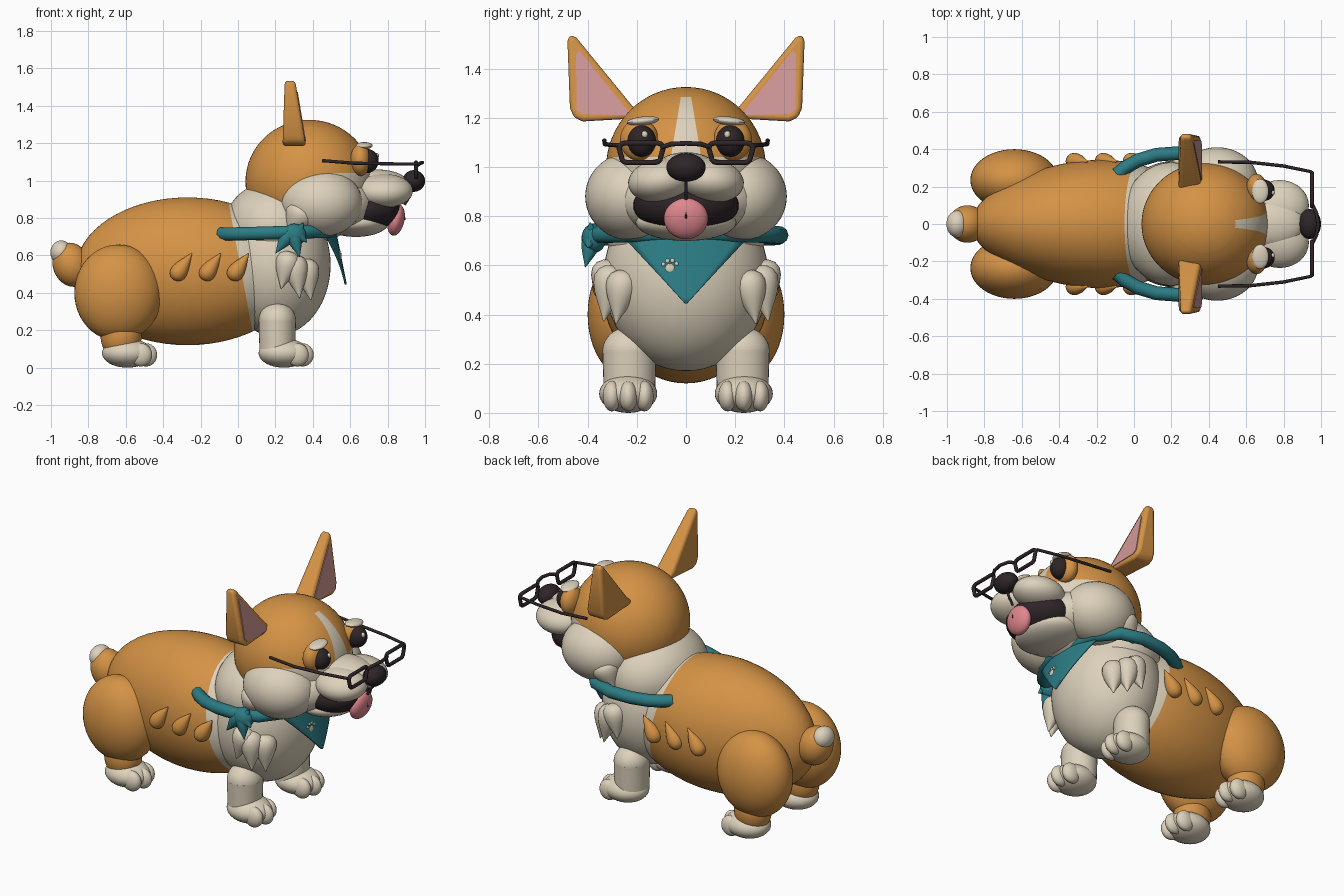
import bpy, bmesh, math
from mathutils import Vector, Matrix, Euler

if "Cube" in bpy.data.objects:
    bpy.data.objects.remove(bpy.data.objects["Cube"])

def material(name, rgb):
    m = bpy.data.materials.new(name)
    m.diffuse_color = (*rgb, 1)
    m.use_nodes = True
    m.node_tree.nodes["Principled BSDF"].inputs["Base Color"].default_value = m.diffuse_color
    return m

ORANGE = material("orange_fur", (0.66, 0.29, 0.06))
CREAM = material("cream_fur", (0.72, 0.64, 0.50))
DARK = material("dark_brown", (0.027, 0.018, 0.02))
TEAL = material("teal_cloth", (0.025, 0.20, 0.23))
PINK = material("tongue_pink", (0.75, 0.24, 0.27))
EARPINK = material("ear_pink", (0.64, 0.31, 0.31))
SIDES = (("left", 1), ("right", -1))

def finish(name, bm, *mats):
    bmesh.ops.recalc_face_normals(bm, faces=bm.faces)
    me = bpy.data.meshes.new(name)
    bm.to_mesh(me)
    bm.free()
    for m in mats:
        me.materials.append(m)
    ob = bpy.data.objects.new(name, me)
    bpy.context.collection.objects.link(ob)
    return ob

def ball(c, r, rot=(0, 0, 0), seg=40):
    bm = bmesh.new()
    mat = Matrix.LocRotScale(Vector(c), Euler([math.radians(a) for a in rot]), Vector(r))
    bmesh.ops.create_uvsphere(bm, u_segments=seg, v_segments=seg // 2, radius=1, matrix=mat)
    return bm

def ell(name, c, r, mat, rot=(0, 0, 0), seg=40):
    return finish(name, ball(c, r, rot, seg), mat)

def pair(name, c, r, mat, rot=(0, 0, 0), seg=40):
    for side, s in SIDES:
        ell(f"{side}_{name}", (c[0], c[1] * s, c[2]), r, mat, (rot[0] * s, rot[1], rot[2] * s), seg)

def cut(bm, co, no):
    bmesh.ops.bisect_plane(bm, geom=bm.verts[:] + bm.edges[:] + bm.faces[:],
                           plane_co=co, plane_no=no)

def tuft(name, root, tip, width, mat, depth=None):
    """Drop shape, round at the root and pointed at the tip."""
    root, tip = Vector(root), Vector(tip)
    bm = ball((0, 0, 0), (1, 1, 1), seg=20)
    d = (tip - root) / 2
    for v in bm.verts:
        k = (1.25 - v.co.z) / 1.6
        v.co = Vector((v.co.x * k * width, v.co.y * k * (depth or width), v.co.z * d.length))
    bm.transform(Matrix.Translation((root + tip) / 2) @ d.to_track_quat('Z', 'Y').to_matrix().to_4x4())
    return finish(name, bm, mat)

def tube(name, pts, r, mat, cyclic=False):
    cu = bpy.data.curves.new(name, 'CURVE')
    cu.dimensions = '3D'
    cu.bevel_depth, cu.bevel_resolution, cu.use_fill_caps = r, 3, True
    sp = cu.splines.new('POLY')
    sp.points.add(len(pts) - 1)
    for p, co in zip(sp.points, pts):
        p.co = (*co, 1)
    sp.use_cyclic_u = cyclic
    tmp = bpy.data.objects.new(name + "_path", cu)
    bpy.context.collection.objects.link(tmp)
    bpy.context.view_layer.update()
    me = bpy.data.meshes.new_from_object(tmp.evaluated_get(bpy.context.evaluated_depsgraph_get()))
    bpy.data.objects.remove(tmp)
    me.materials.clear()
    me.materials.append(mat)
    ob = bpy.data.objects.new(name, me)
    bpy.context.collection.objects.link(ob)
    return ob

# Body: tapered to the rear, cream in front of a slanted plane
bm = ball((-0.27, 0, 0.515), (0.60, 0.345, 0.395), seg=64)
for v in bm.verts:
    v.co.y *= 1 + 0.28 * (v.co.x + 0.2)
split, normal = Vector((-0.05, 0, 0.88)), Vector((0.7, 0, 0.13))
cut(bm, split, normal)
for f in bm.faces:
    f.material_index = int((f.calc_center_median() - split).dot(normal) > 0)
finish("body", bm, ORANGE, CREAM)
ell("chest", (0.20, 0, 0.55), (0.295, 0.335, 0.38), CREAM, seg=56)
ell("neck", (0.20, 0, 0.75), (0.275, 0.33, 0.25), CREAM, seg=56)

# Tail
ell("tail", (-0.89, 0, 0.55), (0.10, 0.10, 0.12), ORANGE, (0, -20, 0))
ell("tail_tip", (-0.945, 0, 0.615), (0.058, 0.072, 0.065), CREAM)

# Legs and feet
pair("thigh", (-0.64, 0.235, 0.40), (0.235, 0.165, 0.258), ORANGE, seg=48)
pair("hind_shin", (-0.625, 0.235, 0.17), (0.11, 0.10, 0.13), ORANGE)
pair("front_leg_top", (0.21, 0.23, 0.25), (0.10, 0.11, 0.10), CREAM)
for side, s in SIDES:
    bm = bmesh.new()
    bmesh.ops.create_cone(bm, segments=32, radius1=0.95, radius2=1, depth=1, cap_ends=True,
                          matrix=Matrix.LocRotScale(Vector((0.21, 0.23 * s, 0.17)), None,
                                                    Vector((0.10, 0.11, 0.17))))
    finish(side + "_front_leg", bm, CREAM)
for where, x in (("front", 0.245), ("hind", -0.592)):
    pair(where + "_foot", (x, 0.235, 0.078), (0.135, 0.118, 0.078), CREAM)
    for i, dy in enumerate((-0.066, 0, 0.066)):
        pair(f"{where}_toe_{i}", (x + 0.10 - abs(dy) * 0.4, 0.235 + dy, 0.068),
             (0.06, 0.038, 0.062), CREAM, seg=24)

# Fur tufts on flanks, chest and cheeks
for side, s in SIDES:
    for i, x in enumerate((-0.345, -0.19, -0.04)):
        tuft(f"{side}_flank_tuft_{i}", (x, 0.335 * s, 0.47), (x + 0.10, 0.335 * s, 0.615),
             0.048, ORANGE)
    for i, (x, y, z, dx, dz) in enumerate(((0.28, 0.31, 0.62, -0.05, -0.20), (0.30, 0.30, 0.60, 0.03, -0.23),
                                           (0.36, 0.25, 0.58, 0.03, -0.22))):
        tuft(f"{side}_chest_tuft_{i}", (x, y * s, z), (x + dx, (y + 0.035) * s, z + dz), 0.07, CREAM)
    tuft(f"{side}_cheek_tuft", (0.36, 0.30 * s, 0.86), (0.27, 0.32 * s, 0.71), 0.09, CREAM)

# Head: orange skull with cream lower face and a narrowing forehead blaze
bm = ball((0.38, 0, 0.995), (0.34, 0.325, 0.33), seg=64)
for co, no in (((0, 0, 1.285), (0, 0, 1)), ((0, 0, 1.04), (0, 0, 1)), ((0, 0, 0.86), (0, 0, 1)),
               ((0, 0.055, 1.08), (0, 1, 0.167)), ((0, -0.055, 1.08), (0, -1, 0.167))):
    cut(bm, co, no)
for f in bm.faces:
    p = f.calc_center_median()
    blaze = abs(p.y) < 0.055 - 0.167 * (p.z - 1.08) and p.z < 1.285
    f.material_index = int(p.z < 0.86 or (p.x > 0.5 and (p.z < 1.04 or blaze)))
finish("head", bm, ORANGE, CREAM)
pair("cheek", (0.445, 0.22, 0.88), (0.22, 0.19, 0.18), CREAM, seg=48)
ell("lower_face", (0.55, 0, 0.87), (0.20, 0.30, 0.16), CREAM, seg=48)
ell("muzzle_bridge", (0.74, 0, 0.985), (0.17, 0.13, 0.075), CREAM)
pair("muzzle_lobe", (0.78, 0.098, 0.945), (0.155, 0.138, 0.09), CREAM, (-8, 0, 0))
ell("jaw", (0.63, 0, 0.775), (0.175, 0.205, 0.076), CREAM)
ell("mouth", (0.68, 0, 0.845), (0.19, 0.215, 0.115), DARK)
ell("tongue", (0.845, 0, 0.79), (0.045, 0.09, 0.085), PINK, (0, 12, 0))
tube("tongue_groove", [(0.886, 0, 0.835), (0.892, 0, 0.79)], 0.004, DARK)
ell("nose", (0.94, 0, 0.998), (0.06, 0.08, 0.058), DARK)
tube("lip_line", [(0.93, 0, 0.96), (0.922, 0, 0.92), (0.89, 0, 0.87)], 0.007, DARK)

# Eyes
pair("eyelid", (0.655, 0.19, 1.11), (0.055, 0.078, 0.085), ORANGE)
pair("eye", (0.69, 0.18, 1.105), (0.062, 0.058, 0.064), DARK)
pair("eye_glint", (0.742, 0.168, 1.132), (0.012, 0.013, 0.015), CREAM, seg=16)
pair("eyebrow", (0.675, 0.175, 1.187), (0.045, 0.066, 0.018), CREAM, (-6, 0, 0), seg=24)

# Ears: tapering slabs with pink inner plates
def ear_x(z, front):
    t = (z - 1.18) / 0.36
    return 0.365 - 0.06 * t if front else 0.238 + 0.012 * t

def slab(name, outline, s, xs, mat):
    bm = bmesh.new()
    rings = [[bm.verts.new((fx(z), y * s, z)) for y, z in outline] for fx in xs]
    bm.faces.new(rings[0])
    bm.faces.new(rings[1])
    n = len(outline)
    for i in range(n):
        bm.faces.new((rings[0][i], rings[0][(i + 1) % n], rings[1][(i + 1) % n], rings[1][i]))
    return finish(name, bm, mat)

EAR = [(0.16, 1.20), (0.42, 1.185), (0.455, 1.20), (0.472, 1.24), (0.482, 1.51), (0.472, 1.54), (0.445, 1.525), (0.22, 1.25)]
INNER = [(0.22, 1.21), (0.425, 1.215), (0.445, 1.235), (0.447, 1.46), (0.435, 1.475), (0.25, 1.245)]
for side, s in SIDES:
    ear = slab(side + "_ear", EAR, s, (lambda z: ear_x(z, False), lambda z: ear_x(z, True)), ORANGE)
    bev = ear.modifiers.new("round", 'BEVEL')
    bev.width, bev.segments = 0.018, 3
    slab(side + "_inner_ear", INNER, s, (lambda z: ear_x(z, True) - 0.003,
                                         lambda z: ear_x(z, True) + 0.004), EARPINK)

# Glasses
for side, s in SIDES:
    rim = []
    for cy, cz, a0 in ((0.25, 1.075, 0), (0.115, 1.075, 90), (0.125, 1.04, 180), (0.24, 1.04, 270)):
        for k in range(4):
            a = math.radians(a0 + 30 * k)
            rim.append((0.952, s * (cy + 0.022 * math.cos(a)), cz + 0.022 * math.sin(a)))
    tube(side + "_glasses_rim", rim, 0.011, DARK, True)
    tube(side + "_glasses_arm", [(0.955, 0.265 * s, 1.088), (0.945, 0.28 * s, 1.088),
                                 (0.80, 0.31 * s, 1.09), (0.62, 0.33 * s, 1.093),
                                 (0.45, 0.332 * s, 1.107)], 0.009, DARK)
tube("glasses_bridge", [(0.955, -0.10, 1.08), (0.975, -0.06, 1.093), (0.985, 0, 1.096),
                        (0.975, 0.06, 1.093), (0.955, 0.10, 1.08)], 0.010, DARK)

# Bandana: neck band, front flap, side knot with loose ends
half = [(-0.09, 0.265), (-0.05, 0.30), (0.02, 0.34), (0.12, 0.37), (0.25, 0.38), (0.38, 0.34), (0.48, 0.22)]
tube("bandana_band", [(x, y, 0.715 + 0.03 * max(x, 0)) for x, y in half + [(0.51, 0)] + [(x, -y) for x, y in half[::-1]]], 0.037, TEAL)

def flap_x(y, z):
    return 0.575 - 0.2 * (z - 0.45) - 0.9 * y * y

bm = bmesh.new()
N = 12
rows = []
for i in range(N + 1):
    t = i / N
    z, w = 0.445 + 0.29 * t, 0.004 + 0.268 * t
    rows.append([bm.verts.new((flap_x(y, z), y, z)) for y in [w * (j / 6 - 1) for j in range(13)]])
for a, b in zip(rows, rows[1:]):
    for j in range(12):
        bm.faces.new((a[j], a[j + 1], b[j + 1], b[j]))
flap = finish("bandana_flap", bm, TEAL)
flap.modifiers.new("cloth", 'SOLIDIFY').thickness = 0.012
flap.modifiers["cloth"].offset = 0
ell("bandana_knot", (0.30, -0.375, 0.71), (0.065, 0.05, 0.06), TEAL, seg=24)
for i, tip in enumerate(((0.20, -0.40, 0.61), (0.33, -0.41, 0.59), (0.37, -0.40, 0.67), (0.35, -0.39, 0.775))):
    tuft(f"bandana_end_{i}", (0.29, -0.375, 0.735 if i < 3 else 0.68), tip, 0.042, TEAL)

# Paw print on the flap
for i, (y, z, r) in enumerate(((-0.065, 0.588, 0.019), (-0.092, 0.604, 0.008), (-0.075, 0.618, 0.009),
                               (-0.055, 0.619, 0.009), (-0.038, 0.606, 0.008))):
    ell(f"paw_mark_{i}", (flap_x(y, z) + 0.006, y, z), (0.005, r, r), CREAM, seg=16)

# Smooth shading with sharp creases kept
for ob in bpy.context.scene.objects:
    ob.select_set(ob.type == 'MESH')
    bpy.context.view_layer.objects.active = ob
bpy.ops.object.shade_smooth_by_angle(angle=math.radians(40))
